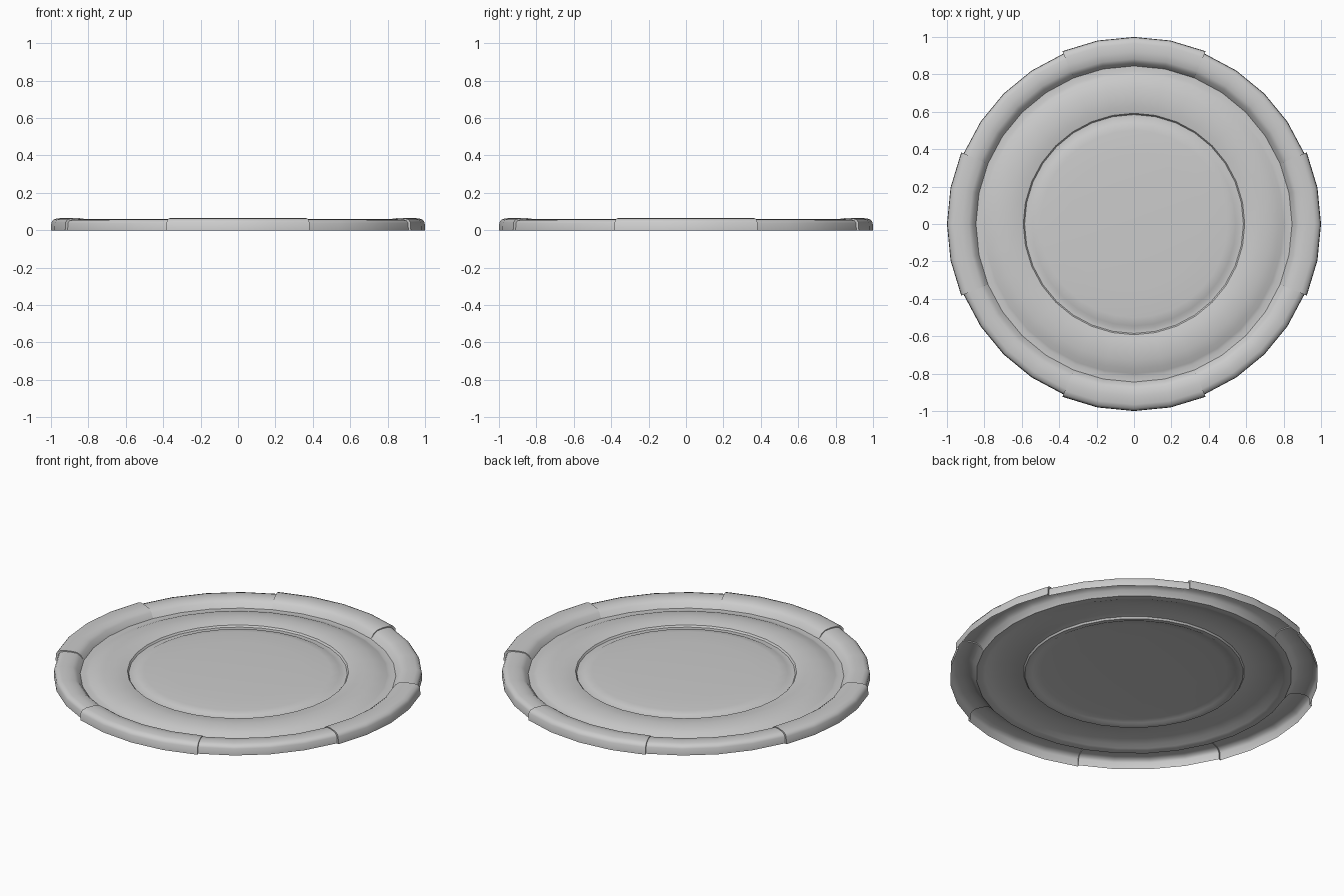
import bpy, bmesh, math

if "Cube" in bpy.data.objects:
    bpy.data.objects.remove(bpy.data.objects["Cube"])

SEGMENTS = 32

# Cross-section shared by the whole plate: domed centre, groove, rounded ring, groove (radius, height)
inner = [(0.18, .047), (0.36, .044), (0.50, .039), (0.545, .034), (0.56, .026), (0.585, .026),
         (0.592, .036), (0.63, .044), (0.68, .047), (0.73, .043), (0.775, .033),
         (0.80, .022), (0.815, .017), (0.845, .017)]
# Rim cross-sections: low sectors and the four raised sectors
low_rim = [(0.865, .042), (0.885, .055), (0.92, .059), (0.955, .058), (0.975, .051), (0.984, .038), (0.986, 0)]
high_rim = [(0.862, .046), (0.882, .060), (0.92, .065), (0.965, .064), (0.987, .057), (0.998, .042), (1.0, 0)]


def is_high(segment):
    """Raised sectors span two segments either side of each axis."""
    return (segment + 2) % 8 < 4


bm = bmesh.new()


def add_column(index, high):
    a = 2 * math.pi * index / SEGMENTS
    return [bm.verts.new((r * math.cos(a), r * math.sin(a), z))
            for r, z in inner + (high_rim if high else low_rim)]


# Columns around the plate, doubled where the rim steps up or down
columns = []
for i in range(SEGMENTS):
    before, after = is_high((i - 1) % SEGMENTS), is_high(i)
    columns.append(add_column(i, before))
    if before != after:
        columns.append(add_column(i, after))

centre = bm.verts.new((0, 0, .048))
for k, a in enumerate(columns):
    b = columns[(k + 1) % len(columns)]
    step = (a[0].co - b[0].co).length < 1e-6
    if not step:
        bm.faces.new((centre, a[0], b[0]))
    for j in range(len(a) - 1):
        if not step or j >= len(inner) - 1:
            if step and j == len(inner) - 1:
                bm.faces.new((a[j], a[j + 1], b[j + 1]))
            else:
                bm.faces.new((a[j], a[j + 1], b[j + 1], b[j]))

bmesh.ops.remove_doubles(bm, verts=bm.verts, dist=1e-5)
bmesh.ops.recalc_face_normals(bm, faces=bm.faces)
# Open shell: make sure the centre faces up
bm.faces.ensure_lookup_table()
if bm.faces[0].normal.z < 0:
    bmesh.ops.reverse_faces(bm, faces=bm.faces)

mesh = bpy.data.meshes.new("round_plate")
bm.to_mesh(mesh)
bm.free()
plate = bpy.data.objects.new("round_plate", mesh)
bpy.context.collection.objects.link(plate)
bpy.context.view_layer.objects.active = plate
plate.select_set(True)
bpy.ops.object.shade_smooth_by_angle(angle=math.radians(40))
